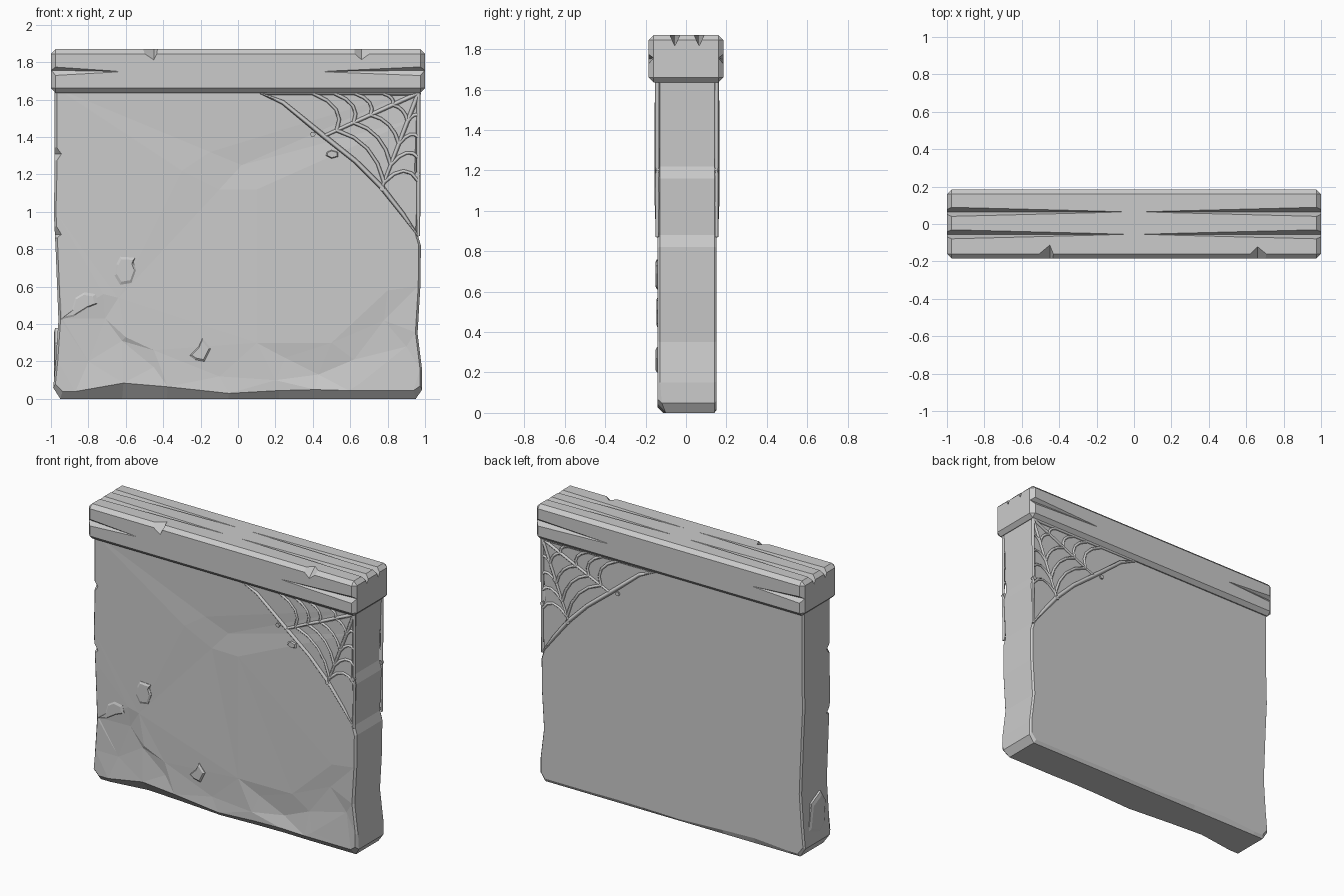
import bpy, bmesh, math
from mathutils import Vector, geometry

if "Cube" in bpy.data.objects:
    bpy.data.objects.remove(bpy.data.objects["Cube"])


def add_object(name, bm):
    bmesh.ops.recalc_face_normals(bm, faces=bm.faces)
    me = bpy.data.meshes.new(name)
    bm.to_mesh(me)
    bm.free()
    ob = bpy.data.objects.new(name, me)
    bpy.context.collection.objects.link(ob)
    return ob


def hull(bm, pts):
    part = bmesh.new()
    for p in pts:
        part.verts.new(p)
    bmesh.ops.convex_hull(part, input=part.verts)
    bmesh.ops.recalc_face_normals(part, faces=part.faces)
    me = bpy.data.meshes.new("tmp")
    part.to_mesh(me)
    part.free()
    bm.from_mesh(me)
    bpy.data.meshes.remove(me)


def carve(target, bm):
    cutter = add_object("cutter", bm)
    cutter.hide_render = True
    mod = target.modifiers.new("carve", 'BOOLEAN')
    mod.operation, mod.solver, mod.object = 'DIFFERENCE', 'EXACT', cutter
    bpy.context.view_layer.objects.active = target
    bpy.ops.object.modifier_apply(modifier=mod.name)
    bpy.data.objects.remove(cutter)


# Wall: (x, z, front lift) around the outline; lift widens the bottom chamfer
outline = [(-.98, 1.66, 0), (-.98, 1.2, 0), (-.985, 1.0, 0), (-.975, .8, 0), (-.96, .42, 0),
           (-.975, .2, 0), (-.988, .06, .01), (-.95, 0, .03), (-.88, 0, .03), (-.62, 0, .075),
           (-.38, 0, .055), (-.05, 0, .02), (.22, 0, .035), (.42, 0, .04), (.6, 0, .035),
           (.95, 0, .035), (.985, .05, .01), (.985, .15, 0), (.96, .35, 0), (.975, .6, 0),
           (.978, .82, 0), (.96, .88, 0), (.972, 1.16, 0), (.955, 1.22, 0), (.965, 1.5, 0),
           (.972, 1.66, 0)]
# Dents in the front: (x, z, depth)
dents = [(-.3, 1.22, 0), (-.15, 1.32, .006), (.02, 1.25, .012), (-.1, 1.12, .006), (.1, 1.12, 0),
         (-.94, .43, .004), (-.72, .56, 0), (-.64, .54, .001), (-.71, .43, .012), (-.62, .31, .012),
         (-.6, .33, 0), (-.45, .26, .004), (-.45, .17, .012), (-.8, .2, .012), (.1, .3, 0),
         (.25, .22, .012), (.43, .13, .022), (.5, .3, .004), (.62, .21, .016), (.78, .42, .012),
         (.8, .58, 0), (.9, .28, .012), (.65, .08, .002), (-.1, .12, .008), (.2, .1, .0)]
FRONT, BACK = -.142, .152
n = len(outline)
bm = bmesh.new()


def ring(shrink, y, lift_z, lift_y):
    return [bm.verts.new((x * (1 - shrink), y + lift * lift_y,
                          .8 + (z - .8) * (1 - shrink * (z < 1)) + lift * lift_z))
            for x, z, lift in outline]


rings = [ring(.012, FRONT, 1, 0), ring(0, FRONT + .014, 0, .8),
         ring(0, BACK - .012, 0, 0), ring(.01, BACK, .4, 0)]
for a, b in zip(rings, rings[1:]):
    for i in range(n):
        j = (i + 1) % n
        bm.faces.new((a[i], a[j], b[j], b[i]))
bm.faces.new(rings[-1])
face_verts = rings[0] + [bm.verts.new((x, FRONT + d, z)) for x, z, d in dents]
result = geometry.delaunay_2d_cdt([Vector((v.co.x, v.co.z)) for v in face_verts],
                                  [(i, (i + 1) % n) for i in range(n)], [], 1, 1e-6)
for tri in result[2]:
    bm.faces.new([face_verts[result[3][i][0]] for i in tri])
for v in [v for v in bm.verts if not v.link_faces]:
    bm.verts.remove(v)
wall = add_object("wall", bm)

# Chipped left edge of the wall
cuts = bmesh.new()
for lo, mid, hi, tip in ((1.19, 1.31, 1.42, -.93), (.81, .88, 1.01, -.93)):
    hull(cuts, [(-1.01, -.16, lo), (-1.01, -.16, hi), (tip, -.16, mid), (-1.01, -.06, mid)])
carve(wall, cuts)

# Top beam with chamfered edges
bm = bmesh.new()
bmesh.ops.create_cube(bm, size=1)
for v in bm.verts:
    v.co = (v.co.x * 2, v.co.y * .37, 1.753 + v.co.z * .234)
bmesh.ops.bevel(bm, geom=bm.edges[:], offset=.025, segments=1, affect='EDGES')
beam = add_object("top_beam", bm)

# Tapering splits and edge chips in the beam
cuts = bmesh.new()
for s in (-1, 1):
    for y in (-.055, .065):
        hull(cuts, [(s * 1.02, y - .03, 1.88), (s * 1.02, y + .03, 1.88),
                    (s * 1.02, y, 1.815), (s * .05, y, 1.88), (s * .05, y, 1.868)])
    for f in (-1, 1):
        tip = -.63 if s < 0 else .45
        hull(cuts, [(s * 1.02, f * .195, 1.715), (s * 1.02, f * .195, 1.785),
                    (s * 1.02, f * .16, 1.757), (tip, f * .195, 1.75), (tip, f * .184, 1.75)])
for x0, xm, x1, depth in ((-.57, -.45, -.41, .1), (.57, .66, .77, .11)):
    hull(cuts, [(x0, -.2, 1.88), (x1, -.2, 1.88), (xm, -depth, 1.88), (xm, -.2, 1.80)])
carve(beam, cuts)


# Loose stones standing slightly proud of the wall
def stone(name, pts, thick=.012):
    bm = bmesh.new()
    c = sum((Vector(p) for p in pts), Vector((0, 0))) / len(pts)
    back = [bm.verts.new((x, .02, z)) for x, z in pts]
    edge = [bm.verts.new((x, -thick * .4, z)) for x, z in pts]
    top = [bm.verts.new((c.x + (x - c.x) * .8, -thick, c.y + (z - c.y) * .8)) for x, z in pts]
    m = len(pts)
    for a, b in ((back, edge), (edge, top)):
        for i in range(m):
            bm.faces.new((a[i], a[(i + 1) % m], b[(i + 1) % m], b[i]))
    bm.faces.new(back)
    bm.faces.new(top)
    ob = add_object(name, bm)
    ob.location.y = FRONT + .003
    return ob


stone("stone_middle", [(-.63, .76), (-.55, .755), (-.56, .73), (-.545, .69), (-.57, .62),
                       (-.63, .61), (-.66, .66), (-.65, .72)])
stone("stone_left", [(-.95, .425), (-.88, .44), (-.8, .49), (-.75, .51), (-.76, .56), (-.82, .57),
                     (-.87, .54), (-.89, .47)], .008)
stone("stone_low", [(-.26, .23), (-.23, .21), (-.18, .2), (-.145, .27), (-.19, .325), (-.21, .28)])
stone("stone_small", [(.47, 1.3), (.5, 1.285), (.535, 1.295), (.535, 1.32), (.5, 1.33), (.475, 1.32)])
side = stone("stone_side", [(-.09, .15), (.02, .1), (.08, .16), (.09, .3), (.04, .38), (-.06, .33)])
side.rotation_euler.z = -math.pi / 2
side.location = (-.973, 0, 0)

# Corner cobweb: strands as angular tubes, on both faces
hub = Vector((.965, 1.635))
ends = [Vector(p) for p in ((.12, 1.635), (.46, 1.405), (.77, 1.13), (.965, .87))]
ring_reach = [(.565, .48, .51, .47), (.45, .38, .41, .345), (.34, .28, .29, .235), (.19, .15, .16, .12)]


def strand(cu, pts, y, radii):
    sp = cu.splines.new('POLY')
    sp.points.add(len(pts) - 1)
    for p, q, r in zip(sp.points, pts, radii):
        p.co = (q[0], y, q[1], 1)
        p.radius = r


def sag(a, b, pull):
    mid = (a + b) / 2
    mid += (hub - mid) * pull
    return [a.lerp(b, t) * 1 + (mid - (a + b) / 2) * 4 * t * (1 - t) for t in (0, .25, .5, .75, 1)]


for name, y in (("cobweb_front", FRONT), ("cobweb_back", BACK)):
    cu = bpy.data.curves.new(name, 'CURVE')
    cu.dimensions = '3D'
    cu.bevel_depth, cu.bevel_resolution, cu.use_fill_caps = .011, 0, True
    strand(cu, [ends[0], (.24, 1.585), ends[1], (.63, 1.27), ends[2], (.88, .99), ends[3]], y,
           [.4, 1.1, 1.3, 1.2, 1.3, 1.1, .4])
    for e in ends:
        strand(cu, [hub, hub.lerp(e, .5), e], y, [1.1, 1, .8])
    for reach in ring_reach:
        knots = [hub + (e - hub).normalized() * r for e, r in zip(ends, reach)]
        for a, b in zip(knots, knots[1:]):
            strand(cu, sag(a, b, .12), y, [1, .85, .8, .85, 1])
    ob = bpy.data.objects.new(name, cu)
    bpy.context.collection.objects.link(ob)
    bpy.ops.object.select_all(action='DESELECT')
    ob.select_set(True)
    bpy.context.view_layer.objects.active = ob
    bpy.ops.object.convert(target='MESH')
    # Dew beads
    bm = bmesh.new()
    for x, z in ((.4, 1.415), (.77, 1.125), (.96, 1.2)):
        hull(bm, [(x + .015 * math.cos(a), y + d, z + .015 * math.sin(a))
                  for a in (math.pi / 3 * k for k in range(6)) for d in (-.01, .01)])
    add_object(name + "_beads", bm)
